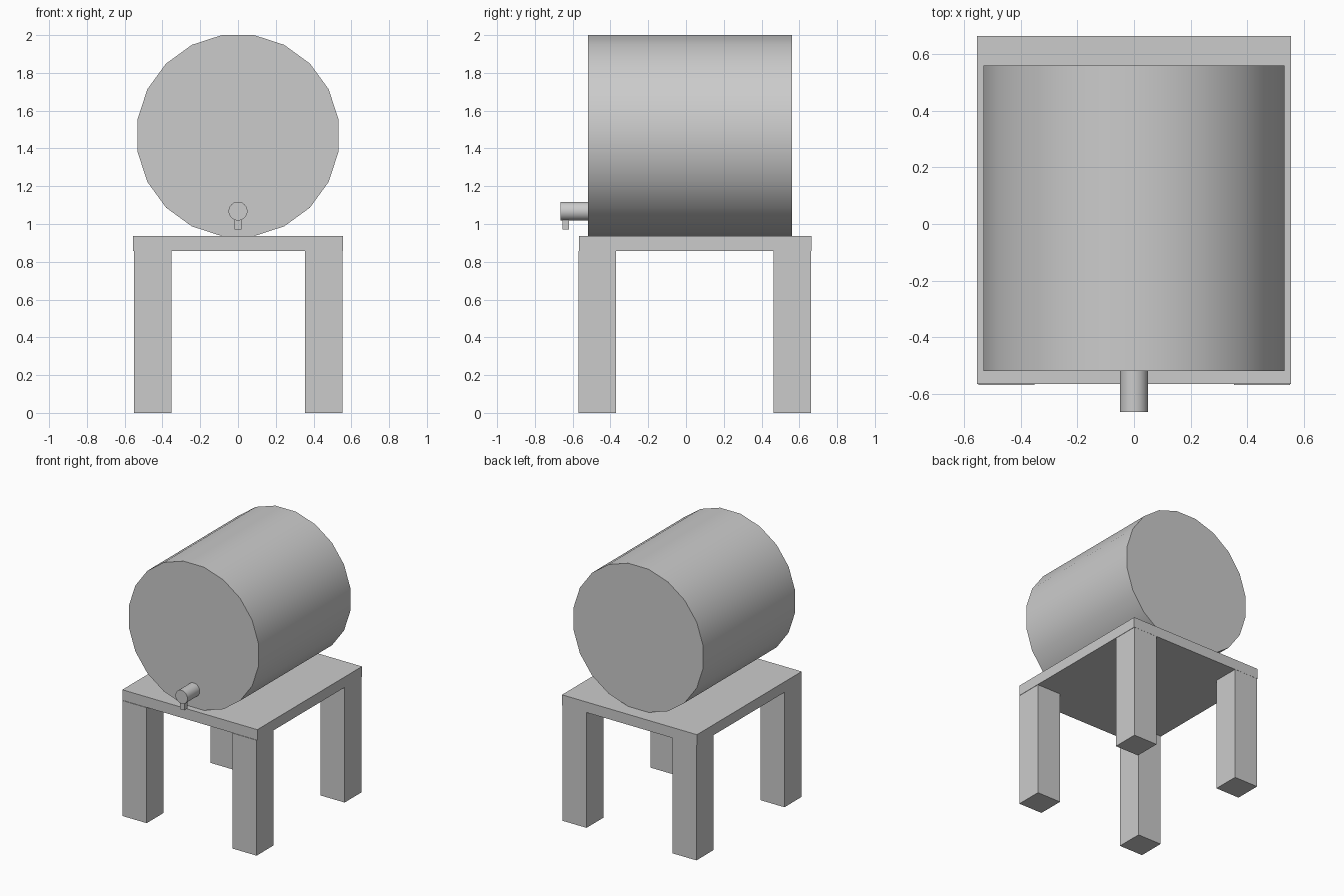
import bpy
from math import pi, radians

if "Cube" in bpy.data.objects:
    bpy.data.objects.remove(bpy.data.objects["Cube"], do_unlink=True)

# Single plain grey
grey = bpy.data.materials.new("plain_grey")
grey.use_nodes = True
grey.diffuse_color = (0.6, 0.6, 0.6, 1)
grey.node_tree.nodes["Principled BSDF"].inputs["Base Color"].default_value = (0.6, 0.6, 0.6, 1)


def finish(name):
    obj = bpy.context.object
    obj.name = name
    obj.data.materials.append(grey)
    return obj


def box(name, low, high):
    centre = [(a + b) / 2 for a, b in zip(low, high)]
    bpy.ops.mesh.primitive_cube_add(size=1, location=centre)
    obj = finish(name)
    obj.scale = [b - a for a, b in zip(low, high)]
    bpy.ops.object.transform_apply(location=False, rotation=False, scale=True)
    return obj


def drum(name, radius, y0, y1, z):
    """Twenty-sided cylinder along y, with a flat side at the bottom."""
    bpy.ops.mesh.primitive_cylinder_add(vertices=20, radius=radius, depth=y1 - y0)
    obj = finish(name)
    obj.rotation_euler = (0, 0, pi / 20)
    bpy.ops.object.transform_apply(location=False, rotation=True, scale=False)
    obj.rotation_euler = (pi / 2, 0, 0)
    obj.location = (0, (y0 + y1) / 2, z)
    bpy.ops.object.transform_apply(location=False, rotation=True, scale=False)
    bpy.ops.object.shade_smooth_by_angle(angle=radians(30))
    return obj


# Stand: table top and four square legs
box("table_top", (-0.555, -0.566, 0.858), (0.555, 0.664, 0.936))
for side, x in (("right", -0.55), ("left", 0.354)):
    for end, y in (("front", -0.57), ("back", 0.464)):
        box(f"{end}_{side}_leg", (x, y, 0), (x + 0.198, y + 0.199, 0.858))

# Barrel lying on the stand
drum("barrel", 0.539, -0.52, 0.56, 1.468)

# Tap with a small square nozzle
drum("tap_pipe", 0.05, -0.664, -0.5, 1.068)
box("tap_nozzle", (-0.018, -0.655, 0.97), (0.018, -0.62, 1.05))
